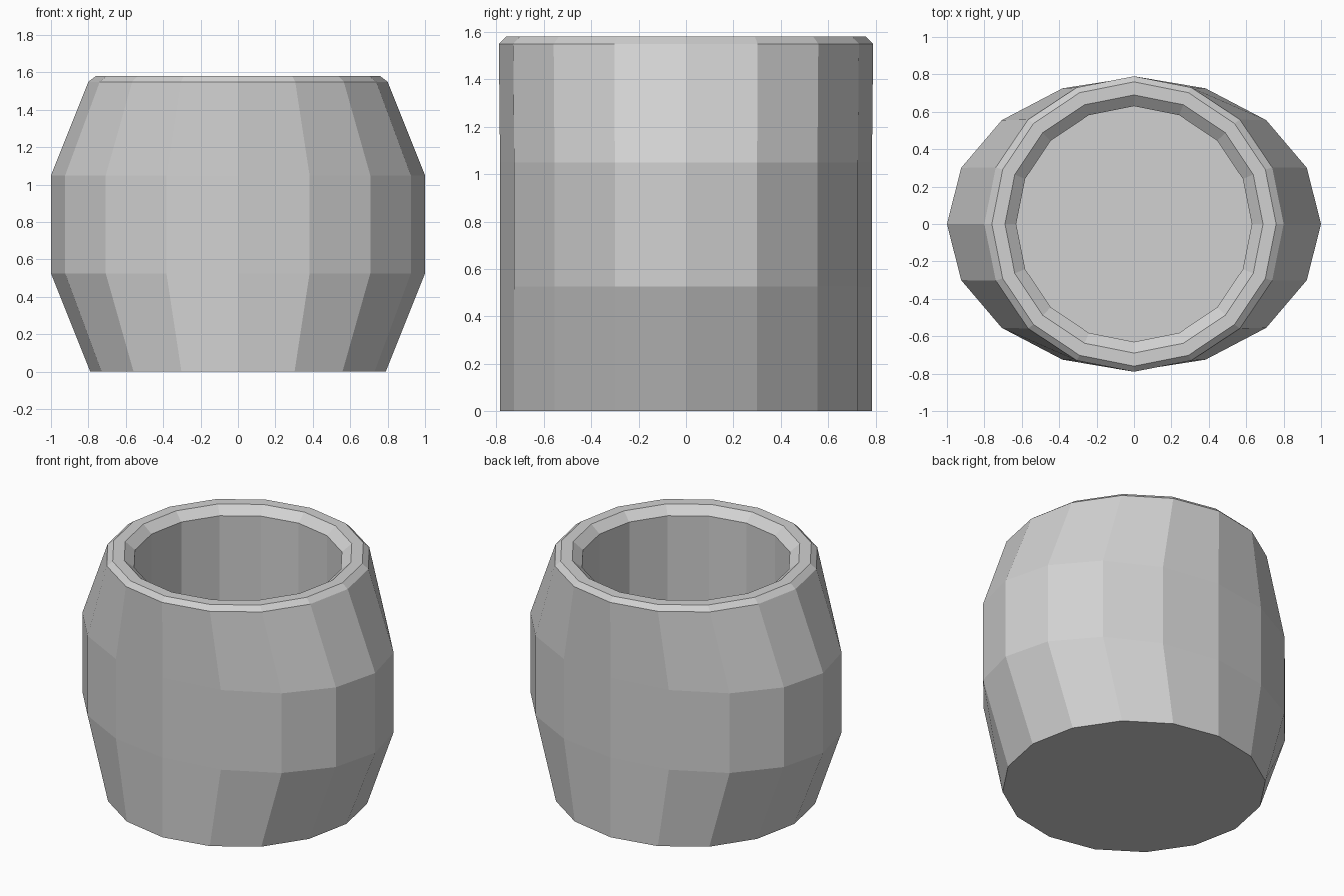
import bpy, bmesh, math

if "Cube" in bpy.data.objects:
    bpy.data.objects.remove(bpy.data.objects["Cube"])

SIDES = 16

# one plain colour for the whole pot
grey = bpy.data.materials.new("plain_grey")
grey.diffuse_color = (0.64, 0.64, 0.64, 1)
grey.use_nodes = True
grey.node_tree.nodes["Principled BSDF"].inputs["Base Color"].default_value = grey.diffuse_color

# rings from the bottom outside, over the rim, down to the inside floor:
# (x radius, y radius, height)
RINGS = [
    (0.79, 0.785, 0.00),
    (1.00, 0.785, 0.525),
    (1.00, 0.785, 1.05),
    (0.80, 0.79, 1.55),
    (0.76, 0.76, 1.58),
    (0.69, 0.69, 1.58),
    (0.63, 0.63, 1.53),
    (0.63, 0.63, 0.10),
]

bm = bmesh.new()


def ring(rx, ry, z):
    angles = [2 * math.pi * i / SIDES for i in range(SIDES)]
    return [bm.verts.new((rx * math.cos(a), ry * math.sin(a), z)) for a in angles]


loops = [ring(*r) for r in RINGS]

# walls, rim and chamfers
for low, high in zip(loops, loops[1:]):
    for i in range(SIDES):
        j = (i + 1) % SIDES
        bm.faces.new((low[i], low[j], high[j], high[i]))

# underside and inside floor
bm.faces.new(loops[0][::-1])
bm.faces.new(loops[-1])
bmesh.ops.recalc_face_normals(bm, faces=bm.faces[:])

mesh = bpy.data.meshes.new("barrel_pot")
bm.to_mesh(mesh)
bm.free()
mesh.materials.append(grey)
pot = bpy.data.objects.new("barrel_pot", mesh)
bpy.context.collection.objects.link(pot)
